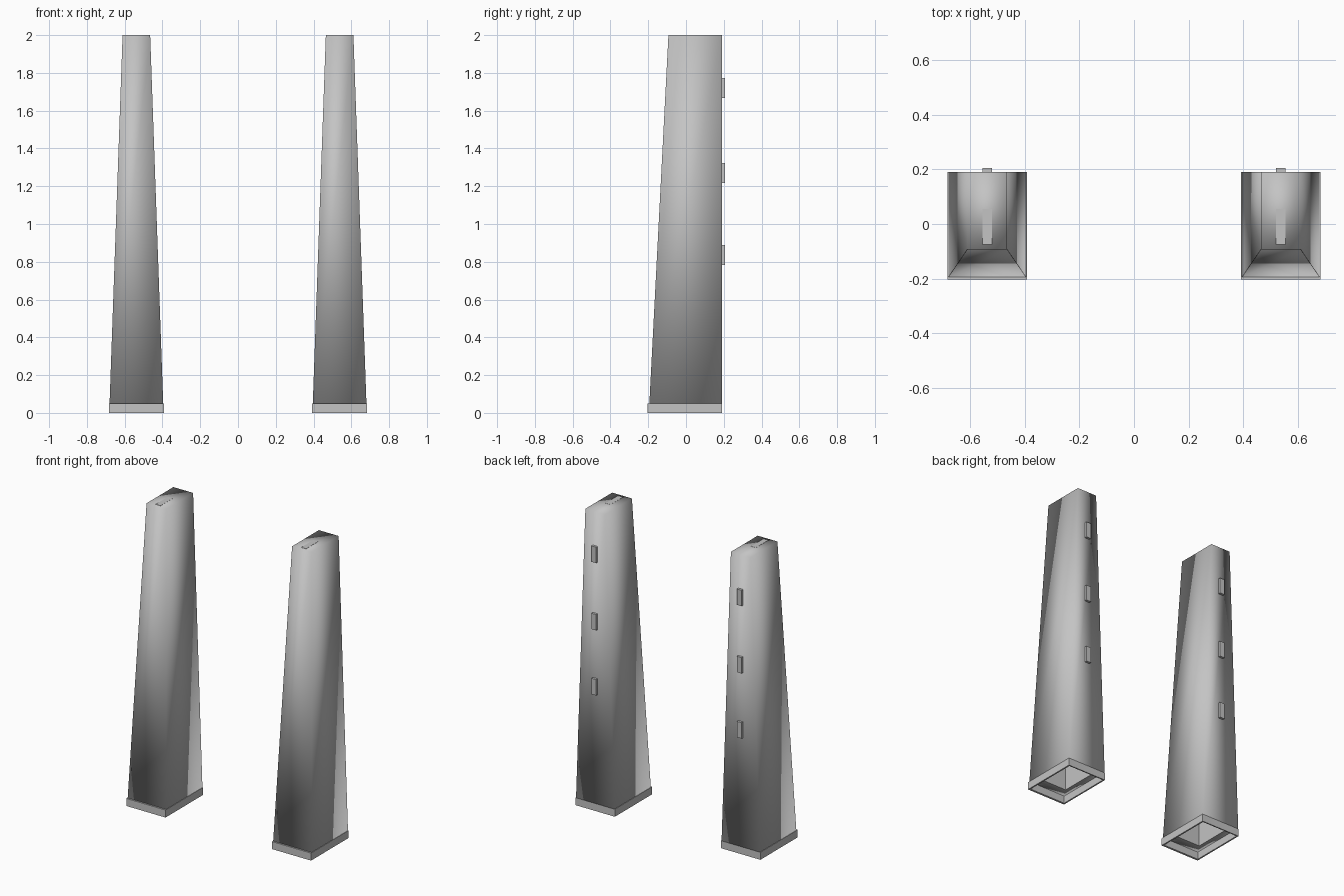
import bpy
import bmesh

cube = bpy.data.objects.get("Cube")
if cube:
    bpy.data.objects.remove(cube, do_unlink=True)

grey = bpy.data.materials.new("plain grey")
grey.use_nodes = True
grey.diffuse_color = (0.55, 0.55, 0.55, 1)
grey.node_tree.nodes["Principled BSDF"].inputs["Base Color"].default_value = (0.55, 0.55, 0.55, 1)


def rect(bm, cx, half, y0, y1, z):
    """Four vertices of a horizontal rectangle, counter-clockwise from above."""
    return [bm.verts.new(p) for p in ((cx - half, y0, z), (cx + half, y0, z),
                                      (cx + half, y1, z), (cx - half, y1, z))]


def bridge(bm, low, high):
    for i in range(4):
        j = (i + 1) % 4
        bm.faces.new((low[i], low[j], high[j], high[i]))


def finish(bm, name, smooth=False):
    mesh = bpy.data.meshes.new(name)
    bm.to_mesh(mesh)
    bm.free()
    mesh.materials.append(grey)
    for face in mesh.polygons:
        face.use_smooth = smooth
    obj = bpy.data.objects.new(name, mesh)
    bpy.context.collection.objects.link(obj)
    return obj


def box(name, cx, half, y0, y1, z0, z1):
    bm = bmesh.new()
    low, high = rect(bm, cx, half, y0, y1, z0), rect(bm, cx, half, y0, y1, z1)
    bridge(bm, low, high)
    bm.faces.new(high)
    bm.faces.new(low[::-1])
    return finish(bm, name)


BASE = 0.05
for side, cx in (("left", 0.538), ("right", -0.538)):
    # Tapered outer shell with a straight back and softly shaded corners
    bm = bmesh.new()
    low = rect(bm, cx, 0.142, -0.194, 0.19, BASE)
    high = rect(bm, cx, 0.073, -0.093, 0.19, 2)
    bridge(bm, low, high)
    bm.faces.new(high)
    hole = rect(bm, cx, 0.092, -0.125, 0.125, BASE)
    bridge(bm, hole, low)
    finish(bm, side + "_tower_shell", smooth=True)

    # Tapered hollow core, open underneath, its cap showing as the top slot
    bm = bmesh.new()
    low = rect(bm, cx, 0.092, -0.125, 0.125, BASE)
    high = rect(bm, cx, 0.018, -0.075, 0.055, 2.001)
    bridge(bm, low, high)
    bm.faces.new(high)
    finish(bm, side + "_hollow_core")

    # Thin skirt around the foot, flush with the back
    bm = bmesh.new()
    rings = [rect(bm, cx, half, y0, y1, z) for half, y0, y1, z in (
        (0.145, -0.204, 0.19, 0), (0.145, -0.204, 0.19, BASE),
        (0.135, -0.19, 0.182, BASE), (0.135, -0.19, 0.182, 0))]
    for a, b in zip(rings, rings[1:] + rings[:1]):
        bridge(bm, a, b)
    finish(bm, side + "_foot_skirt")

    # Small raised blocks down the back
    for i, z in enumerate((0.835, 1.27, 1.72)):
        box(f"{side}_back_block_{i + 1}", cx, 0.018, 0.18, 0.206, z - 0.053, z + 0.053)
